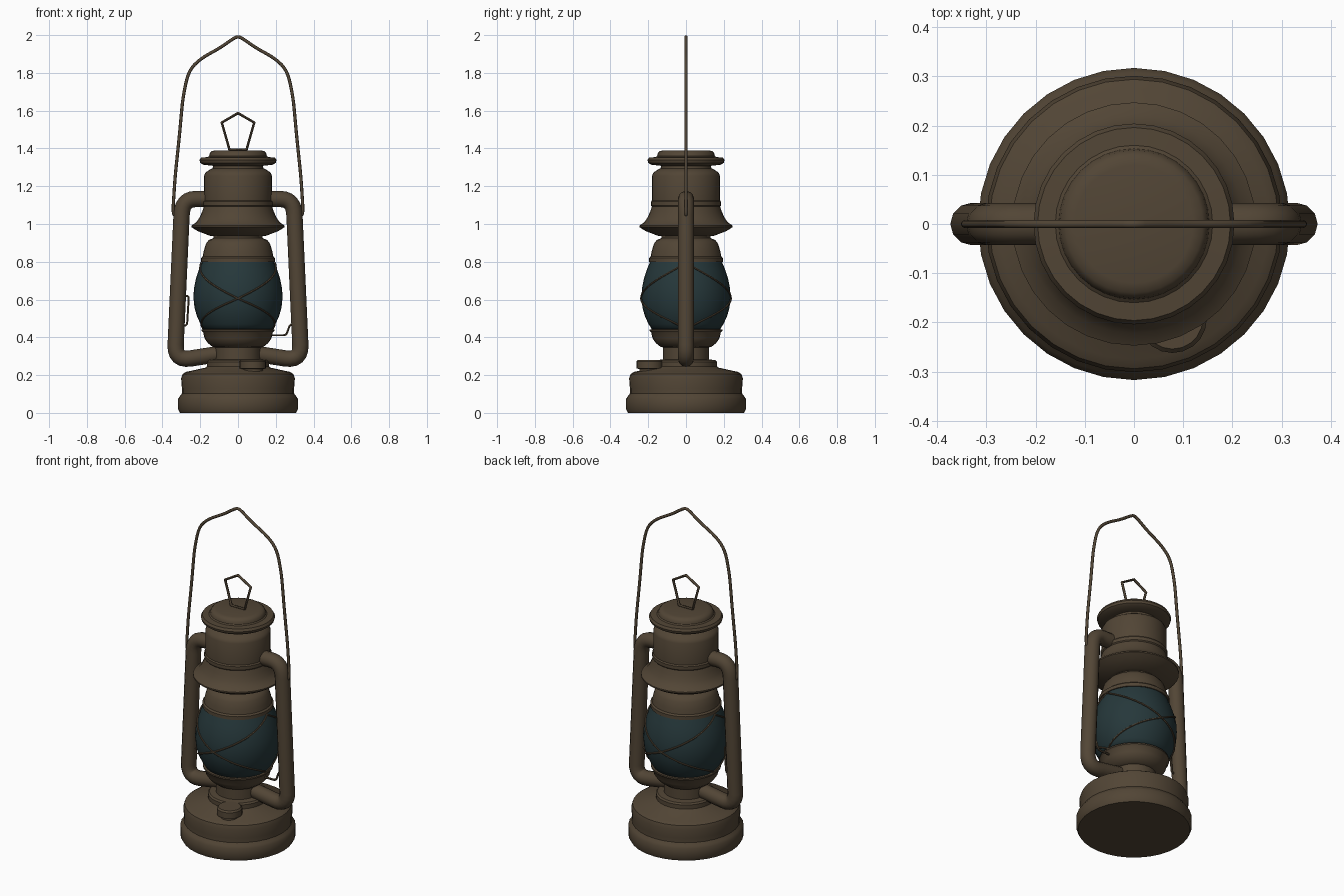
import bpy, bmesh, math
from mathutils import Vector

if "Cube" in bpy.data.objects:
    bpy.data.objects.remove(bpy.data.objects["Cube"])


def material(name, rgb):
    m = bpy.data.materials.new(name)
    m.diffuse_color = (*rgb, 1)
    m.use_nodes = True
    m.node_tree.nodes["Principled BSDF"].inputs["Base Color"].default_value = m.diffuse_color
    return m


BROWN = material("aged_brown_metal", (0.084, 0.060, 0.036))
GLASS = material("dark_teal_glass", (0.019, 0.039, 0.043))


def finish(ob, mat, angle=35):
    ob.data.materials.clear()
    ob.data.materials.append(mat)
    bpy.ops.object.select_all(action='DESELECT')
    ob.select_set(True)
    bpy.context.view_layer.objects.active = ob
    bpy.ops.object.shade_smooth_by_angle(angle=math.radians(angle))
    return ob


def lathe(name, profile, mat=BROWN, centre=(0, 0), n=32, angle=35):
    """Spin (radius, z) pairs, listed bottom to top, and close both ends."""
    bm = bmesh.new()
    rings = []
    for r, z in profile:
        rings.append([bm.verts.new((centre[0] + r * math.cos(2 * math.pi * i / n),
                                    centre[1] + r * math.sin(2 * math.pi * i / n), z))
                      for i in range(n)])
    for a, b in zip(rings, rings[1:]):
        for i in range(n):
            j = (i + 1) % n
            bm.faces.new((a[i], a[j], b[j], b[i]))
    bm.faces.new(rings[0][::-1])
    bm.faces.new(rings[-1])
    bm.normal_update()
    me = bpy.data.meshes.new(name)
    bm.to_mesh(me)
    bm.free()
    ob = bpy.data.objects.new(name, me)
    bpy.context.collection.objects.link(ob)
    return finish(ob, mat, angle)


def rounded(pts, radius, steps=5):
    """Replace each inner corner of a path by a short curve."""
    pts = [Vector(p) for p in pts]
    out = [pts[0]]
    for a, b, c in zip(pts, pts[1:], pts[2:]):
        p = b + (a - b).normalized() * min(radius, (a - b).length * 0.48)
        q = b + (c - b).normalized() * min(radius, (c - b).length * 0.48)
        for k in range(steps + 1):
            t = k / steps
            out.append(p * (1 - t) ** 2 + b * 2 * t * (1 - t) + q * t * t)
    return out + [pts[-1]]


def tube(name, pts, radius, res=2, cyclic=False):
    cu = bpy.data.curves.new(name, 'CURVE')
    cu.dimensions = '3D'
    cu.bevel_depth = radius
    cu.bevel_resolution = res
    cu.use_fill_caps = True
    sp = cu.splines.new('POLY')
    sp.points.add(len(pts) - 1)
    for p, q in zip(sp.points, pts):
        p.co = (*q, 1)
    sp.use_cyclic_u = cyclic
    ob = bpy.data.objects.new(name, cu)
    bpy.context.collection.objects.link(ob)
    bpy.ops.object.select_all(action='DESELECT')
    ob.select_set(True)
    bpy.context.view_layer.objects.active = ob
    bpy.ops.object.convert(target='MESH')
    return finish(bpy.context.view_layer.objects.active, BROWN, 50)


def xz(pts, sx=1):
    return [(sx * x, 0, z) for x, z in pts]


# Fuel tank base with collar and neck
lathe("fuel_tank", [(.308, 0), (.317, .018), (.317, .075), (.308, .088), (.297, .103),
                    (.297, .13), (.301, .182), (.294, .205), (.275, .217), (.17, .24),
                    (.165, .245), (.165, .27), (.157, .279), (.122, .283), (.122, .35)])
lathe("filler_cap", [(.055, .20), (.055, .232), (.070, .236), (.070, .272), (.062, .281)],
      centre=(.078, -.192), n=20)

# Burner cup under the glass
lathe("burner_cup", [(.115, .345), (.135, .35), (.16, .37), (.177, .395), (.184, .425),
                     (.193, .434), (.193, .442), (.17, .444)])

# Glass globe
globe = [(.176, .435), (.198, .47), (.217, .51), (.230, .555), (.236, .61), (.233, .66),
         (.223, .71), (.208, .757), (.188, .805)]
lathe("glass_globe", globe, GLASS, angle=60)

# Holder above the glass
lathe("globe_holder", [(.18, .797), (.196, .80), (.196, .82), (.187, .828), (.182, .855),
                       (.170, .895), (.155, .915), (.13, .925), (.13, .945)])

# Flared hood and chimney
lathe("hood_and_chimney", [(.128, .935), (.15, .938), (.215, .963), (.247, .984),
                           (.247, .992), (.222, 1.008), (.203, 1.035), (.19, 1.065),
                           (.181, 1.092), (.186, 1.098), (.186, 1.118), (.180, 1.125),
                           (.180, 1.255), (.172, 1.273), (.15, 1.287), (.134, 1.295),
                           (.132, 1.315)])

# Lid on top
lathe("lid", [(.132, 1.308), (.185, 1.314), (.2, 1.324), (.204, 1.338), (.196, 1.352),
              (.16, 1.354), (.153, 1.36), (.15, 1.374), (.14, 1.385), (.12, 1.39)])

# Side tubes and bail pivots, mirrored left and right
for side, sx in (("right", 1), ("left", -1)):
    path = xz([(.15, 1.132), (.295, 1.132), (.334, .275), (.10, .312)], sx)
    tube("side_tube_" + side, rounded(path, .085, 6), .043, 4)

# Carrying handle
half = [(.325, 1.045), (.346, 1.05), (.333, 1.25), (.309, 1.48), (.292, 1.67),
        (.262, 1.81), (.20, 1.875), (.095, 1.932), (.035, 1.975)]
bail = xz(half, -1) + [(0, 0, 1.995)] + xz(half[::-1])
tube("carrying_handle", rounded(bail, .06, 4), .0085, 2)

# Small wire loop on the lid
tube("lid_loop", xz([(-.045, 1.393), (-.086, 1.537), (0, 1.587), (.086, 1.537),
                     (.045, 1.393)]), .008, 2, True)


# Guard wires crossing at the front and the back of the glass
def globe_radius(z):
    for (r0, z0), (r1, z1) in zip(globe, globe[1:]):
        if z <= z1:
            return r0 + (r1 - r0) * (z - z0) / (z1 - z0)
    return globe[-1][0]


for label, mid in (("front", -math.pi / 2), ("back", math.pi / 2)):
    for turn in (1, -1):
        wire = []
        for k in range(25):
            t = k / 12 - 1
            z = .605 + t * (.19 if t > 0 else .16)
            a = mid + turn * t * math.pi / 2
            r = globe_radius(z) + .003
            wire.append((r * math.cos(a), r * math.sin(a), z))
        tube("guard_wire_%s_%s" % (label, "a" if turn > 0 else "b"), wire, .005, 1)

# Wick crank on the right, globe lift lever on the left
tube("wick_crank", rounded(xz([(.15, .411), (.255, .411), (.275, .467), (.31, .477)]),
                           .015, 3), .006, 1)
tube("lift_lever", rounded(xz([(-.32, .62), (-.26, .62), (-.27, .462), (-.32, .462)]),
                           .015, 3), .006, 1)
